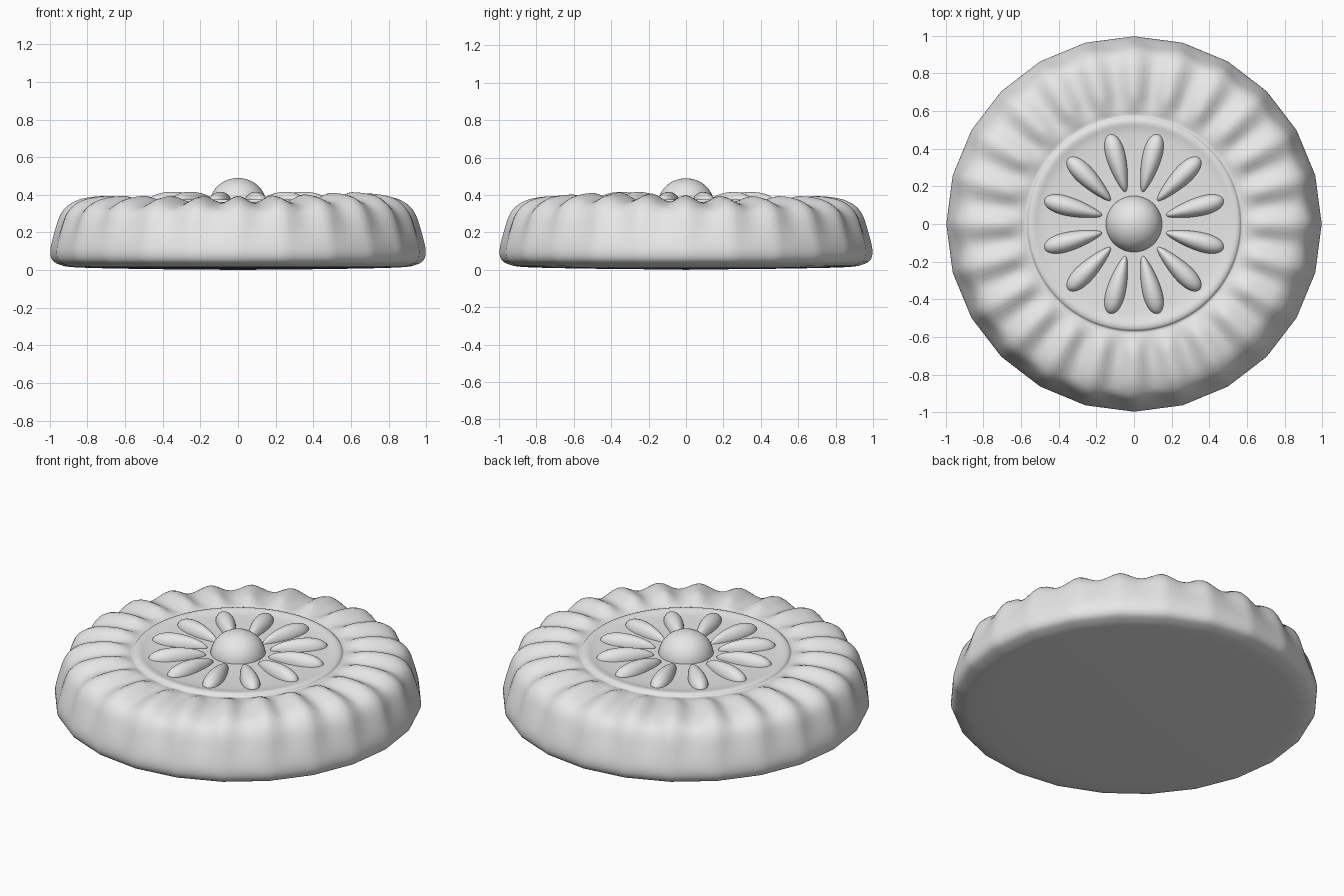
import bpy
import bmesh
from math import sin, cos, pi, tau, exp, radians
from mathutils import Vector, Matrix

cube = bpy.data.objects.get("Cube")
if cube:
    bpy.data.objects.remove(cube)

stone = bpy.data.materials.new("pale_grey")
stone.use_nodes = True
GREY = (0.8, 0.8, 0.8, 1)
stone.diffuse_color = GREY
stone.node_tree.nodes["Principled BSDF"].inputs["Base Color"].default_value = GREY

FLUTES = 24
PETALS = 12
SEGMENTS = FLUTES * 8


def finish(bm, name):
    bmesh.ops.recalc_face_normals(bm, faces=bm.faces)
    for face in bm.faces:
        face.smooth = True
    mesh = bpy.data.meshes.new(name)
    bm.to_mesh(mesh)
    bm.free()
    mesh.materials.append(stone)
    obj = bpy.data.objects.new(name, mesh)
    bpy.context.collection.objects.link(obj)
    return obj


def smooth_profile(points, steps=4):
    """Catmull-Rom curve through the profile points."""
    pts = [Vector(p) for p in points]
    pts = [pts[0]] + pts + [pts[-1]]
    out = []
    for a, b, c, d in zip(pts, pts[1:], pts[2:], pts[3:]):
        for i in range(steps):
            t = i / steps
            out.append(0.5 * (2 * b + (c - a) * t + (2 * a - 5 * b + 4 * c - d) * t * t
                              + (3 * b - a - 3 * c + d) * t ** 3))
    return out + [pts[-1]]


def fade(lo, hi, x):
    t = min(max((x - lo) / (hi - lo), 0), 1)
    return t * t * (3 - 2 * t)


# Rosette body: turned profile, fluted on the upper rim, many-sided at the wall
profile = [(0.06, 0.365), (0.2, 0.36), (0.35, 0.36), (0.48, 0.365), (0.535, 0.376),
           (0.56, 0.372), (0.575, 0.36), (0.62, 0.368), (0.7, 0.375), (0.8, 0.366),
           (0.88, 0.342), (0.93, 0.3), (0.965, 0.22), (0.995, 0.12), (0.99, 0.06),
           (0.95, 0.03), (0.85, 0.014), (0.5, 0.006), (0.1, 0.002)]
bm = bmesh.new()
rows = []
for r, z in smooth_profile(profile):
    row = []
    for s in range(SEGMENTS):
        a = tau * s / SEGMENTS
        rad, height = r, z
        # straight facets between the ridges of the outer wall
        local = (a % (tau / FLUTES)) - pi / FLUTES
        facet = cos(pi / FLUTES) / cos(local)
        rad *= 1 + (facet - 1) * fade(0.8, 0.92, r)
        if z > 0.1:
            wave = cos(FLUTES * a)
            flute = fade(0.56, 0.7, r) * (1 - fade(0.84, 0.97, r))
            height += 0.019 * flute * wave
            rad += 0.008 * wave * fade(0.84, 0.92, r) * fade(0.12, 0.3, z)
            # slight hand-made swelling on one side
            off = (a - radians(-33) + pi) % tau - pi
            height += 0.02 * exp(-(off / 0.5) ** 2) * flute
        row.append(bm.verts.new((rad * cos(a), rad * sin(a), height)))
    rows.append(row)
for upper, lower in zip(rows, rows[1:]):
    for s in range(SEGMENTS):
        n = (s + 1) % SEGMENTS
        bm.faces.new((upper[s], lower[s], lower[n], upper[n]))
for row, z in ((rows[0], 0.365), (rows[-1], 0)):
    hub = bm.verts.new((0, 0, z))
    for s in range(SEGMENTS):
        bm.faces.new((hub, row[s], row[(s + 1) % SEGMENTS]))
finish(bm, "rosette_body")

# Central boss
bm = bmesh.new()
bmesh.ops.create_uvsphere(bm, u_segments=48, v_segments=24, radius=0.15,
                          matrix=Matrix.Translation((0, 0, 0.35)) @ Matrix.Diagonal((1, 1, 0.93, 1)))
finish(bm, "centre_boss")

# Teardrop petals, widest toward the outer tip
for k in range(PETALS):
    bm = bmesh.new()
    bmesh.ops.create_uvsphere(bm, u_segments=32, v_segments=20, radius=1)
    for v in bm.verts:
        taper = 0.78 + 0.3 * v.co.x
        v.co = Vector((0.335 + 0.16 * v.co.x, 0.062 * taper * v.co.y,
                       0.356 + 0.066 * (0.9 + 0.14 * v.co.x) * v.co.z))
    bmesh.ops.rotate(bm, verts=bm.verts, cent=(0, 0, 0),
                     matrix=Matrix.Rotation(tau * (k + 0.5) / PETALS, 3, "Z"))
    finish(bm, f"petal_{k + 1}")
